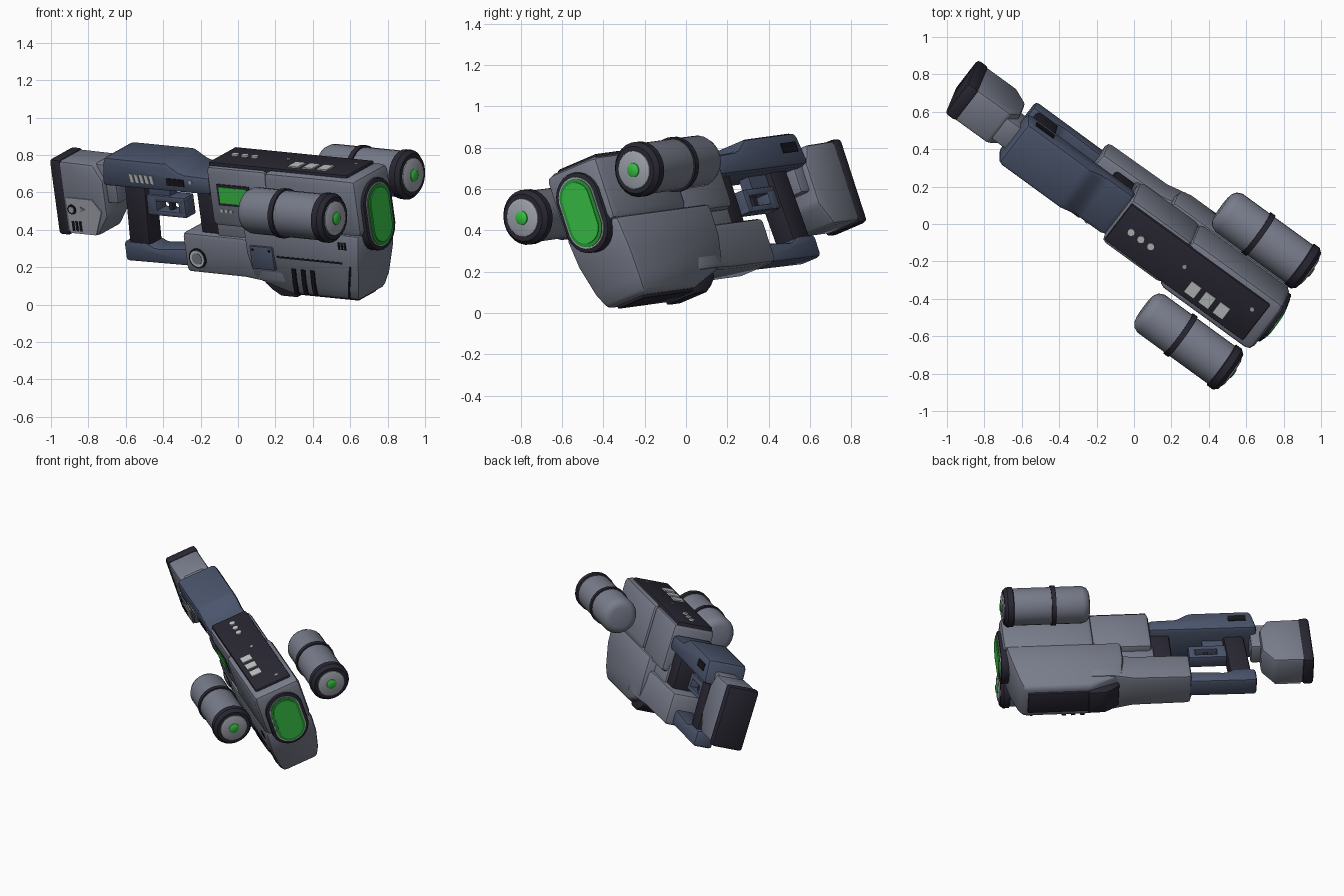
import bpy, bmesh, math
from mathutils import Matrix, Vector

cube = bpy.data.objects.get("Cube")
if cube:
    bpy.data.objects.remove(cube, do_unlink=True)

# Local frame: x runs to the muzzle, y to the model's left, z up; then posed in the world
fwd = Vector((0.805, -0.586, -0.08)).normalized()
side = Vector((0.595, 0.739, 0.32))
side = (side - fwd * side.dot(fwd)).normalized()
up = fwd.cross(side)
POSE = Matrix((fwd, side, up)).transposed().to_4x4()
POSE.translation = side * 0.215
parts = []


def material(name, rgb):
    m = bpy.data.materials.new(name)
    m.use_nodes = True
    m.diffuse_color = (*rgb, 1)
    m.node_tree.nodes["Principled BSDF"].inputs["Base Color"].default_value = (*rgb, 1)
    return m


GREY = material("body grey", (0.19, 0.205, 0.26))
BLUE = material("slate blue", (0.07, 0.09, 0.15))
DARK = material("dark trim", (0.022, 0.02, 0.032))
BLACK = material("vent black", (0.008, 0.008, 0.012))
LIGHT = material("light grey", (0.36, 0.38, 0.43))
WHITE = material("off white", (0.52, 0.55, 0.56))
GREEN = material("bright green", (0.04, 0.55, 0.06))
DEEP = material("deep green", (0.02, 0.32, 0.035))


def finish(name, bm, mat, bevel=0.0, segments=2):
    bmesh.ops.recalc_face_normals(bm, faces=bm.faces)
    if bevel:
        edges = [e for e in bm.edges if e.calc_face_angle(0) > math.radians(20)]
        bmesh.ops.bevel(bm, geom=edges, offset=bevel, segments=segments,
                        profile=0.5, affect='EDGES', clamp_overlap=True)
    me = bpy.data.meshes.new(name)
    bm.to_mesh(me)
    bm.free()
    me.materials.append(mat)
    ob = bpy.data.objects.new(name, me)
    bpy.context.collection.objects.link(ob)
    ob.matrix_world = POSE
    parts.append(ob)
    return ob


def loft(name, rings, mat, bevel=0.0, segments=2):
    """Skin a list of equal-length point rings and close both ends."""
    bm = bmesh.new()
    rows = [[bm.verts.new(p) for p in ring] for ring in rings]
    n = len(rows[0])
    for r, s in zip(rows, rows[1:]):
        for i in range(n):
            bm.faces.new((r[i], r[(i + 1) % n], s[(i + 1) % n], s[i]))
    bm.faces.new(rows[0])
    bm.faces.new(rows[-1])
    return finish(name, bm, mat, bevel, segments)


def prism(name, pts, axis, lo, hi, mat, bevel=0.0):
    """Extrude a flat outline along x, y or z."""
    place = {'x': lambda p, d: (d, p[0], p[1]), 'y': lambda p, d: (p[0], d, p[1]),
             'z': lambda p, d: (p[0], p[1], d)}[axis]
    return loft(name, [[place(p, d) for p in pts] for d in (lo, hi)], mat, bevel)


def box(name, x, y, z, mat, bevel=0.0):
    return prism(name, [(x[0], z[0]), (x[1], z[0]), (x[1], z[1]), (x[0], z[1])],
                 'y', y[0], y[1], mat, bevel)


def disc(cx, cy, r, n=20, stretch=0.0):
    """Circle outline, or an upright stadium when stretched."""
    pts = []
    for i in range(n):
        t = 2 * math.pi * (i + 0.5) / n
        pts.append((cx + r * math.cos(t), cy + r * math.sin(t) + math.copysign(stretch, math.sin(t))))
    return pts


def lathe(name, profile, y, z, mat):
    return loft(name, [[(x, *p) for p in disc(y, z, r, 24)] for x, r in profile], mat)


# Lower body: belly tapering down, plus the narrower rear section
levels = [(0.05, 0.30, 0.745, 0.125), (0.13, 0.08, 0.775, 0.148),
          (0.28, 0.06, 0.81, 0.168), (0.44, 0.06, 0.835, 0.168)]
loft("lower_body", [[(a, -w, z), (b, -w, z), (b, w, z), (a, w, z)] for z, a, b, w in levels],
     GREY, 0.025)
plan = [(-0.39, -0.12), (0.0, -0.125), (0.14, -0.155), (0.3, -0.155)]
prism("lower_rear", plan + [(x, -y) for x, y in reversed(plan)], 'z', 0.118, 0.345, GREY, 0.025)
box("scoop_neck", (-0.16, 0.3), (-0.105, 0.105), (0.3, 0.47), GREY, 0.015)

# Upper receiver in two blocks, and the top rail
box("upper_rear", (-0.15, 0.25), (-0.15, 0.15), (0.41, 0.75), GREY, 0.03)
box("upper_front", (0.235, 0.85), (-0.165, 0.165), (0.425, 0.752), GREY, 0.04)
box("top_rail", (-0.14, 0.78), (-0.127, 0.127), (0.7, 0.768), DARK, 0.01)
for x in (-0.05, 0.015, 0.08):
    prism("rail_stud", disc(x, 0, 0.021, 12), 'z', 0.76, 0.778, WHITE)
for x in (0.40, 0.495, 0.59):
    box("rail_window", (x - 0.033, x + 0.033), (-0.095, -0.02), (0.76, 0.776), WHITE)
for x, y in ((0.29, 0.02), (0.716, 0.05)):
    prism("rail_screw", disc(x, y, 0.012, 10), 'z', 0.76, 0.772, LIGHT)

# Muzzle lens: nested upright stadiums
for name, r, x, mat in (("lens_frame", 0.13, 0.868, DARK), ("lens_trim", 0.108, 0.873, LIGHT),
                        ("lens_edge", 0.1, 0.877, DEEP), ("lens_glass", 0.082, 0.882, GREEN)):
    prism(name, disc(0, 0.514, r, 24, 0.07), 'x', 0.8, x, mat, 0.006 if r > 0.12 else 0)

# Side canisters
for label, s in (("left", 1), ("right", -1)):
    y, z = s * 0.36, 0.61
    lathe(label + "_canister", [(0.265, 0.07), (0.27, 0.09), (0.285, 0.112), (0.315, 0.125), (0.83, 0.125)],
          y, z, GREY)
    lathe(label + "_canister_band", [(0.495, 0.12), (0.495, 0.134), (0.525, 0.134), (0.525, 0.12)], y, z, DARK)
    lathe(label + "_canister_rim", [(0.775, 0.12), (0.782, 0.134), (0.82, 0.134), (0.842, 0.115), (0.842, 0.09)],
          y, z, DARK)
    lathe(label + "_canister_cap", [(0.83, 0.095), (0.848, 0.092), (0.853, 0.08)], y, z, LIGHT)
    lathe(label + "_canister_light", [(0.84, 0.036), (0.858, 0.034), (0.864, 0.024)], y, z, GREEN)

# Underside cover
box("under_cover_front", (0.29, 0.715), (-0.085, 0.085), (0.035, 0.09), DARK, 0.01)
prism("under_cover_rear", [(0.1, 0.09), (0.15, 0.05), (0.2, 0.022), (0.31, 0.022), (0.31, 0.12), (0.1, 0.13)],
      'y', -0.09, 0.09, DARK, 0.01)

# Rear housing
prism("rear_housing", [(-0.87, 0.57), (-0.14, 0.575), (-0.14, 0.68), (-0.33, 0.685), (-0.42, 0.74), (-0.84, 0.74)],
      'y', -0.142, 0.142, BLUE, 0.03)
for i in range(5):
    x = -0.66 + i * 0.033
    prism("housing_vent", [(x, 0.615), (x + 0.02, 0.615), (x + 0.012, 0.66), (x - 0.008, 0.66)],
          'y', -0.148, -0.12, WHITE)
box("housing_slot_right", (-0.425, -0.31), (-0.147, -0.12), (0.615, 0.655), BLACK)
prism("housing_screw", disc(-0.265, 0.645, 0.01, 10), 'y', -0.148, -0.12, WHITE)
box("housing_slot_left", (-0.8, -0.68), (0.12, 0.147), (0.64, 0.69), BLACK)

# Shoulder stock
prism("stock", [(-1.17, 0.268), (-0.96, 0.268), (-0.885, 0.38), (-0.885, 0.58), (-0.94, 0.675), (-1.17, 0.678)],
      'y', -0.107, 0.107, GREY, 0.02)
box("stock_neck", (-0.96, -0.82), (-0.075, 0.075), (0.45, 0.67), GREY, 0.015)
box("butt_pad", (-1.225, -1.15), (-0.11, 0.11), (0.255, 0.685), DARK, 0.02)
prism("stock_plate", [(-1.14, 0.275), (-0.97, 0.275), (-0.915, 0.41), (-0.97, 0.475), (-1.14, 0.475)],
      'y', -0.113, -0.09, LIGHT)
prism("stock_ring", disc(-1.11, 0.41, 0.028), 'y', -0.117, -0.1, BLACK)
prism("stock_ring_centre", disc(-1.11, 0.41, 0.017), 'y', -0.12, -0.1, LIGHT)
prism("stock_arrow", [(-1.05, 0.40), (-1.02, 0.415), (-1.05, 0.43)], 'y', -0.117, -0.1, GREY)
for i in range(3):
    x = -1.12 + i * 0.024
    box("stock_vent", (x, x + 0.014), (-0.117, -0.1), (0.29, 0.345), BLACK)

# Handle loop: grip, lower bar, trigger guard and front post
prism("grip", [(-0.8, 0.2), (-0.66, 0.2), (-0.64, 0.6), (-0.78, 0.6)], 'y', -0.06, 0.06, DARK, 0.02)
prism("lower_bar", [(-0.83, 0.125), (-0.36, 0.13), (-0.36, 0.235), (-0.62, 0.215), (-0.68, 0.24), (-0.83, 0.24)],
      'y', -0.068, 0.068, BLUE, 0.02)
for x, z in (((-0.66, -0.4), (0.475, 0.51)), ((-0.66, -0.4), (0.395, 0.425)),
             ((-0.66, -0.59), (0.395, 0.51)), ((-0.445, -0.4), (0.395, 0.51))):
    box("trigger_guard", x, (-0.045, 0.045), z, BLUE, 0.008)
box("trigger", (-0.53, -0.505), (-0.015, 0.015), (0.42, 0.48), DARK)
box("guard_link", (-0.64, -0.5), (-0.03, 0.03), (0.5, 0.58), BLUE)
box("front_post", (-0.28, -0.13), (-0.09, 0.09), (0.33, 0.59), DARK, 0.02)

# Right-hand side details
prism("dial_rim", disc(-0.30, 0.205, 0.056, 24), 'y', -0.127, -0.1, BLACK)
prism("dial_ring", disc(-0.30, 0.205, 0.046, 24), 'y', -0.131, -0.1, WHITE)
prism("dial_face", disc(-0.30, 0.205, 0.032, 24), 'y', -0.134, -0.1, GREY)
box("charge_frame", (-0.085, 0.13), (-0.155, -0.13), (0.535, 0.655), DARK)
box("charge_window", (-0.07, 0.115), (-0.159, -0.13), (0.55, 0.64), GREEN)
for i in range(3):
    prism("charge_dot", disc(-0.07 + i * 0.03, 0.505, 0.01, 10), 'y', -0.156, -0.13, WHITE)
box("side_plate", (0.1, 0.25), (-0.18, -0.13), (0.2, 0.33), BLUE, 0.006)
for x in (0.12, 0.23):
    prism("plate_screw", disc(x, 0.31, 0.008, 8), 'y', -0.184, -0.15, BLACK)
box("side_groove", (0.27, 0.7), (-0.171, -0.15), (0.272, 0.282), BLACK)
for i in range(3):
    x = 0.33 + i * 0.062
    loft("belly_vent", [[(x + d, -w, z), (x + d + 0.026, -w, z), (x + d + 0.026, -w + 0.04, z), (x + d, -w + 0.04, z)]
                        for z, w, d in ((0.06, 0.136, 0), (0.13, 0.154, 0.01), (0.215, 0.165, 0.022))], BLACK)
    box("cheek_vent", (0.69 + i * 0.02, 0.702 + i * 0.02), (-0.172, -0.15), (0.355, 0.395), BLACK)
loft("panel_line", [[(x, -w, z), (x + 0.012, -w, z), (x + 0.012, -w + 0.03, z), (x, -w + 0.03, z)]
                    for z, w, x in ((0.06, 0.131, 0.68), (0.13, 0.152, 0.705), (0.26, 0.17, 0.745))], BLACK)

# Smooth the rounded forms while keeping hard edges
bpy.ops.object.select_all(action='DESELECT')
for ob in parts:
    ob.select_set(True)
bpy.context.view_layer.objects.active = parts[0]
bpy.ops.object.shade_smooth_by_angle(angle=math.radians(35))
